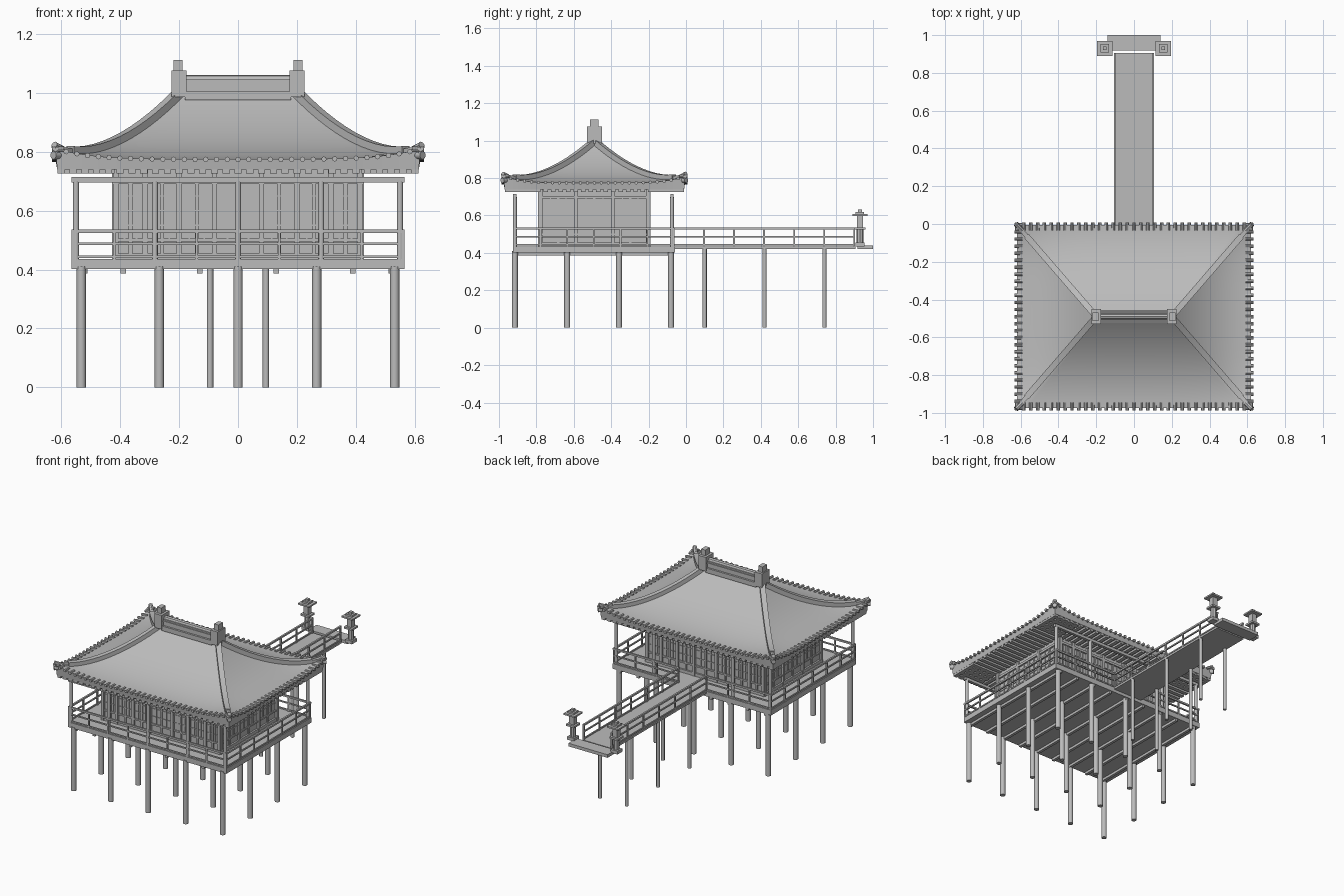
import bpy, bmesh, math
from mathutils import Matrix, Vector

if "Cube" in bpy.data.objects:
    bpy.data.objects.remove(bpy.data.objects["Cube"])

GREY = (0.5, 0.5, 0.5, 1)
mat = bpy.data.materials.new("plain grey")
mat.use_nodes = True
mat.diffuse_color = GREY
mat.node_tree.nodes["Principled BSDF"].inputs["Base Color"].default_value = GREY

CY = -0.49                    # centre line of the building
RIDGE, HX, HY = 0.2, 0.62, 0.485   # half ridge, half roof width and depth


def box(bm, x0, x1, y0, y1, z0, z1):
    m = Matrix.Translation(((x0 + x1) / 2, (y0 + y1) / 2, (z0 + z1) / 2))
    m @= Matrix.Diagonal((abs(x1 - x0), abs(y1 - y0), abs(z1 - z0), 1))
    bmesh.ops.create_cube(bm, size=1, matrix=m)


def block(bm, x, y, w, d, z0, z1):
    box(bm, x - w / 2, x + w / 2, y - d / 2, y + d / 2, z0, z1)


def rod(bm, a, b, r, sides=10, r2=None):
    a, b = Vector(a), Vector(b)
    turn = (b - a).to_track_quat('Z', 'Y').to_matrix().to_4x4()
    bmesh.ops.create_cone(bm, cap_ends=True, segments=sides, radius1=r,
                          radius2=r if r2 is None else r2, depth=(b - a).length,
                          matrix=Matrix.Translation((a + b) / 2) @ turn)


def finish(bm, name, smooth=False):
    bmesh.ops.recalc_face_normals(bm, faces=bm.faces)
    mesh = bpy.data.meshes.new(name)
    bm.to_mesh(mesh)
    bm.free()
    mesh.materials.append(mat)
    ob = bpy.data.objects.new(name, mesh)
    bpy.context.collection.objects.link(ob)
    if smooth:
        bpy.ops.object.select_all(action='DESELECT')
        ob.select_set(True)
        bpy.context.view_layer.objects.active = ob
        bpy.ops.object.shade_smooth_by_angle(angle=math.radians(40))
    return ob


def roof_z(t, c):
    # t runs from ridge to eave, c from the middle of a side to its corner
    return 0.775 + 0.22 * (1 - t) ** 2 + 0.035 * t ** 5 * abs(c) ** 5


def roof_point(side, t, c, lift=0):
    hx, hy = RIDGE + (HX - RIDGE) * t, HY * t
    x, y = [(c * hx, -hy), (hx, c * hy), (-c * hx, hy), (-hx, -c * hy)][side]
    return Vector((x, CY + y, roof_z(t, c) + lift))


# Curved hipped roof with fascia and flat soffit
bm = bmesh.new()
N, M = 14, 24
for side in range(4):
    rows = [[bm.verts.new(roof_point(side, i / N, 2 * j / M - 1))
             for j in range(M + 1)] for i in range(N + 1)]
    for z in (0.74,):
        rows.append([bm.verts.new((v.co.x * 0.99, CY + (v.co.y - CY) * 0.99, z))
                     for v in rows[N]])
    for lo, hi in zip(rows, rows[1:]):
        for j in range(M):
            bm.faces.new((lo[j], hi[j], hi[j + 1], lo[j + 1]))
bmesh.ops.remove_doubles(bm, verts=bm.verts, dist=0.0005)
bmesh.ops.dissolve_degenerate(bm, edges=bm.edges, dist=0.0004)
finish(bm, "roof", True)
bm = bmesh.new()
box(bm, -0.613, 0.613, CY - 0.48, CY + 0.48, 0.739, 0.745)
finish(bm, "soffit")

# Round tile ends along the eaves
bm = bmesh.new()
for side in range(4):
    half = HX if side % 2 == 0 else HY
    count = round(2 * half / 0.037)
    out = Vector([(0, -1, 0), (1, 0, 0), (0, 1, 0), (-1, 0, 0)][side])
    for k in range(count + 1):
        p = roof_point(side, 1, 2 * k / count - 1, -0.001)
        rod(bm, p - out * 0.03, p + out * 0.012, 0.009, 8)
finish(bm, "tile_ends", True)

# Hip ridges swept down the four corners
bm = bmesh.new()
for sx in (-1, 1):
    for sy in (-1, 1):
        for t0, t1, w, h in ((0, 0.88, 0.016, 0.022), (0.88, 1, 0.011, 0.014)):
            side_dir = Vector((sx * HY, -sy * (HX - RIDGE), 0)).normalized() * w
            prev = None
            for i in range(13):
                t = t0 + (t1 - t0) * i / 12
                p = Vector((sx * (RIDGE + (HX - RIDGE) * t), CY + sy * HY * t, roof_z(t, 1)))
                ring = [bm.verts.new(p + side_dir * a + Vector((0, 0, b)))
                        for a, b in ((-1, -0.02), (1, -0.02), (1, h), (-1, h))]
                if prev:
                    for k in range(4):
                        bm.faces.new((prev[k], prev[k - 1], ring[k - 1], ring[k]))
                if i in (0, 12):
                    bm.faces.new(ring)
                prev = ring
finish(bm, "hip_ridges", True)

# Upturned corner ornaments
bm = bmesh.new()
for sx in (-1, 1):
    for sy in (-1, 1):
        d = Vector((sx, sy, 0)).normalized()
        p = Vector((sx * 0.617, CY + sy * 0.482, 0.8))
        rod(bm, p - d * 0.035 + Vector((0, 0, 0.005)), p + d * 0.01 + Vector((0, 0, 0.022)), 0.013, 8)
        rod(bm, p - d * 0.02 - Vector((0, 0, 0.012)), p + d * 0.014 - Vector((0, 0, 0.012)), 0.014, 10)
finish(bm, "corner_ornaments", True)

# Main ridge and its end blocks
bm = bmesh.new()
block(bm, 0, CY, 0.36, 0.07, 0.975, 1.005)
block(bm, 0, CY, 0.36, 0.045, 1.005, 1.045)
block(bm, 0, CY, 0.36, 0.055, 1.028, 1.036)
rod(bm, (-0.18, CY, 1.045), (0.18, CY, 1.045), 0.016, 8)
for x in (-0.2, 0.2):
    block(bm, x, CY, 0.052, 0.08, 0.985, 1.075)
    block(bm, x * 1.02, CY, 0.03, 0.045, 1.075, 1.112)
finish(bm, "main_ridge")

# Rafters and purlins under the eaves
bm = bmesh.new()
for k in range(31):
    x = -0.6 + k * 0.04
    for s in (-1, 1):
        box(bm, x - 0.012, x + 0.012, CY + s * 0.29, CY + s * 0.478, 0.726, 0.742)
for k in range(24):
    y = CY - 0.46 + k * 0.04
    for s in (-1, 1):
        box(bm, s * 0.42, s * 0.612, y - 0.012, y + 0.012, 0.726, 0.742)
finish(bm, "rafters")

# Veranda posts with front and back beams
bm = bmesh.new()
for y in (-0.915, -0.075):
    for x in (-0.55, -0.282, 0, 0.282, 0.55):
        if x or y < CY:
            rod(bm, (x, y, 0.43), (x, y, 0.7), 0.011, 10)
    block(bm, 0, y, 1.13, 0.018, 0.695, 0.714)
finish(bm, "veranda_posts", True)

# Deck boards and joists
bm = bmesh.new()
box(bm, -0.565, 0.565, -0.925, -0.06, 0.402, 0.435)
for k in range(9):
    block(bm, -0.52 + k * 0.13, CY, 0.018, 0.85, 0.386, 0.403)
finish(bm, "deck")

# Stilts under deck and walkway
bm = bmesh.new()
for y in (-0.915, -0.635, -0.358, -0.08):
    for x in (-0.532, -0.267, 0, 0.267, 0.532):
        rod(bm, (x, y, 0), (x, y, 0.41), 0.016, 12)
for y in (0.1, 0.42, 0.74):
    for x in (-0.095, 0.095):
        rod(bm, (x, y, 0), (x, y, 0.425), 0.011, 12)
finish(bm, "stilts", True)

# Walkway and landing
bm = bmesh.new()
box(bm, -0.105, 0.105, -0.07, 0.905, 0.422, 0.435)
box(bm, -0.14, 0.14, 0.918, 1.0, 0.42, 0.44)
finish(bm, "walkway")


def railing(bm, a, b, bays):
    (x0, y0), (x1, y1) = a, b
    for z, w in ((0.53, 0.011), (0.487, 0.008), (0.443, 0.008)):
        box(bm, min(x0, x1) - w / 2, max(x0, x1) + w / 2,
            min(y0, y1) - w / 2, max(y0, y1) + w / 2, z - w / 2, z + w / 2)
    for i in range(bays + 1):
        f = i / bays
        block(bm, x0 + (x1 - x0) * f, y0 + (y1 - y0) * f, 0.009, 0.009, 0.43, 0.53)


bm = bmesh.new()
railing(bm, (-0.56, -0.92), (0.56, -0.92), 8)
for s in (-1, 1):
    railing(bm, (s * 0.56, -0.92), (s * 0.56, -0.065), 6)
    railing(bm, (s * 0.1, -0.065), (s * 0.56, -0.065), 3)
    railing(bm, (s * 0.1, -0.065), (s * 0.1, 0.9), 6)
finish(bm, "railings")

# House walls
bm = bmesh.new()
box(bm, -0.415, 0.415, CY - 0.287, CY + 0.287, 0.434, 0.742)
finish(bm, "house_walls")


# Timber frame and lattice panels on one wall; u runs along the wall
def wall_frame(bm, axis, sign, half, off, edges):
    def strip(u0, u1, z0, z1, d):
        lo, hi = sign * (off - 0.01), sign * (off + d)
        if axis == 'x':
            box(bm, u0, u1, CY + lo, CY + hi, z0, z1)
        else:
            box(bm, lo, hi, CY + u0, CY + u1, z0, z1)
    for z0, z1 in ((0.435, 0.455), (0.69, 0.705)):
        strip(-half, half, z0, z1, 0.011)
    for e in edges:
        strip(e - 0.009, e + 0.009, 0.435, 0.74, 0.013)
    for a, b in zip(edges, edges[1:]):
        a, b = a + 0.009, b - 0.009
        mid = (a + b) / 2
        strip(a, b, 0.495, 0.505, 0.008)
        for k in range(1, 4):
            u = a + (b - a) * k / 4
            strip(u - 0.003, u + 0.003, 0.5, 0.695, 0.005)
        for z in (0.55, 0.6, 0.65):
            strip(a, b, z - 0.002, z + 0.002, 0.004)
        strip(mid - 0.006, mid + 0.006, 0.45, 0.695, 0.007)


bm = bmesh.new()
long_edges = [-0.415, -0.315, -0.2, -0.08, 0.08, 0.2, 0.315, 0.415]
short_edges = [-0.285, -0.1, 0.1, 0.285]
for s in (-1, 1):
    wall_frame(bm, 'x', s, 0.424, 0.287, long_edges)
    wall_frame(bm, 'y', s, 0.295, 0.415, short_edges)
finish(bm, "wall_frames")

# Lantern pair at the end of the walkway
bm = bmesh.new()
for x in (-0.155, 0.155):
    y = 0.93
    block(bm, x, y, 0.05, 0.05, 0.435, 0.455)
    rod(bm, (x, y, 0.455), (x, y, 0.525), 0.018, 8)
    block(bm, x, y, 0.06, 0.06, 0.525, 0.537)
    block(bm, x, y, 0.034, 0.034, 0.537, 0.597)
    block(bm, x, y, 0.08, 0.08, 0.597, 0.607)
    block(bm, x, y, 0.045, 0.045, 0.607, 0.618)
    block(bm, x, y, 0.02, 0.02, 0.618, 0.632)
finish(bm, "lanterns")
